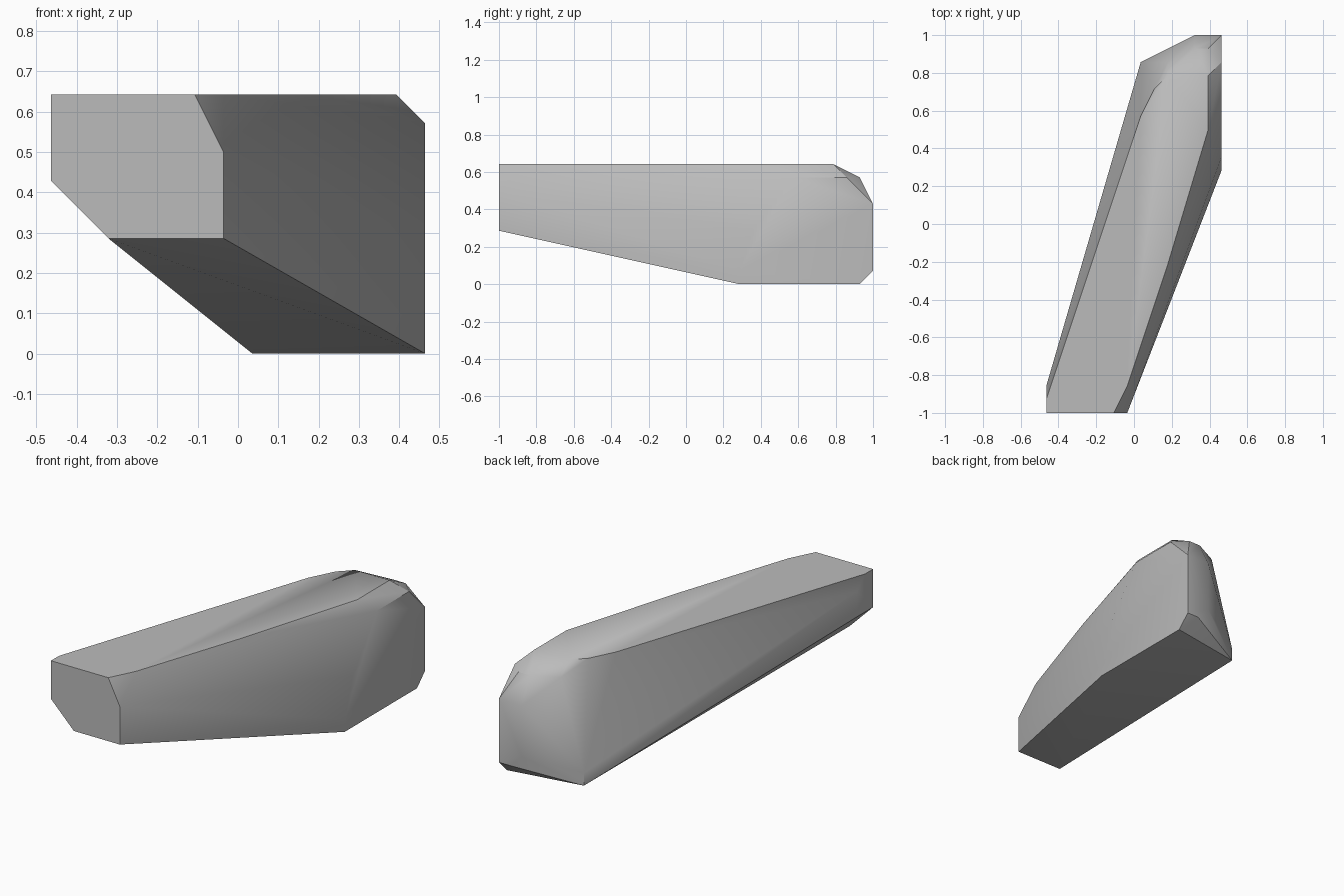
import bpy
import bmesh
import math
from mathutils import Vector

default_cube = bpy.data.objects.get("Cube")
if default_cube:
    bpy.data.objects.remove(default_cube, do_unlink=True)

# The block's corners sit on a regular lattice
STEP = 1 / 14
WIDTH_STEPS, LENGTH_STEPS = 13, 28


def lattice_point(i, j, k):
    return Vector((i - WIDTH_STEPS / 2, j - LENGTH_STEPS / 2, k)) * STEP


# Narrow front end, as (x, z)
front_outline = [(0, 9), (5, 9), (6, 7), (6, 4), (2, 4), (0, 6)]
# Flat top, as (x, y)
top_outline = [(0, 1), (6, 2), (9, 11), (12, 21), (12, 25), (9, 25), (8, 24), (7, 22)]
# Flat cheek at the wide end, as (y, z)
cheek_outline = [(18, 0), (18, 1), (19, 4), (22, 8), (26, 8), (28, 6), (28, 1), (27, 0)]
# Bevelled back end and far side, as (x, y, z)
back_corners = [(12, 28, 1), (11, 28, 2), (11, 28, 6), (12, 27, 8), (11, 27, 8),
                (9, 26, 8), (7, 26, 0), (7, 26, 1)]
side_corners = [(0, 2, 6), (0, 2, 8)]

corners = [lattice_point(x, 0, z) for x, z in front_outline]
corners += [lattice_point(x, y, 9) for x, y in top_outline]
corners += [lattice_point(WIDTH_STEPS, y, z) for y, z in cheek_outline]
corners += [lattice_point(*corner) for corner in back_corners + side_corners]

# Wrap the outlines in one convex skin and merge the flat areas
bm = bmesh.new()
for corner in corners:
    bm.verts.new(corner)
hull = bmesh.ops.convex_hull(bm, input=bm.verts[:])
loose = [v for v in bm.verts if not v.link_faces]
bmesh.ops.delete(bm, geom=loose, context="VERTS")
bmesh.ops.dissolve_limit(bm, angle_limit=math.radians(0.5),
                         verts=bm.verts[:], edges=bm.edges[:])
bmesh.ops.recalc_face_normals(bm, faces=bm.faces[:])

mesh = bpy.data.meshes.new("tapered_block")
bm.to_mesh(mesh)
bm.free()
block = bpy.data.objects.new("tapered_block", mesh)
bpy.context.collection.objects.link(block)

# Plain grey finish
grey = bpy.data.materials.new("plain_grey")
grey.use_nodes = True
colour = (0.5, 0.5, 0.5, 1)
grey.diffuse_color = colour
grey.node_tree.nodes["Principled BSDF"].inputs["Base Color"].default_value = colour
mesh.materials.append(grey)

# Soft shading with crisp main edges
bpy.ops.object.select_all(action="DESELECT")
block.select_set(True)
bpy.context.view_layer.objects.active = block
bpy.ops.object.shade_smooth_by_angle(angle=math.radians(30))
